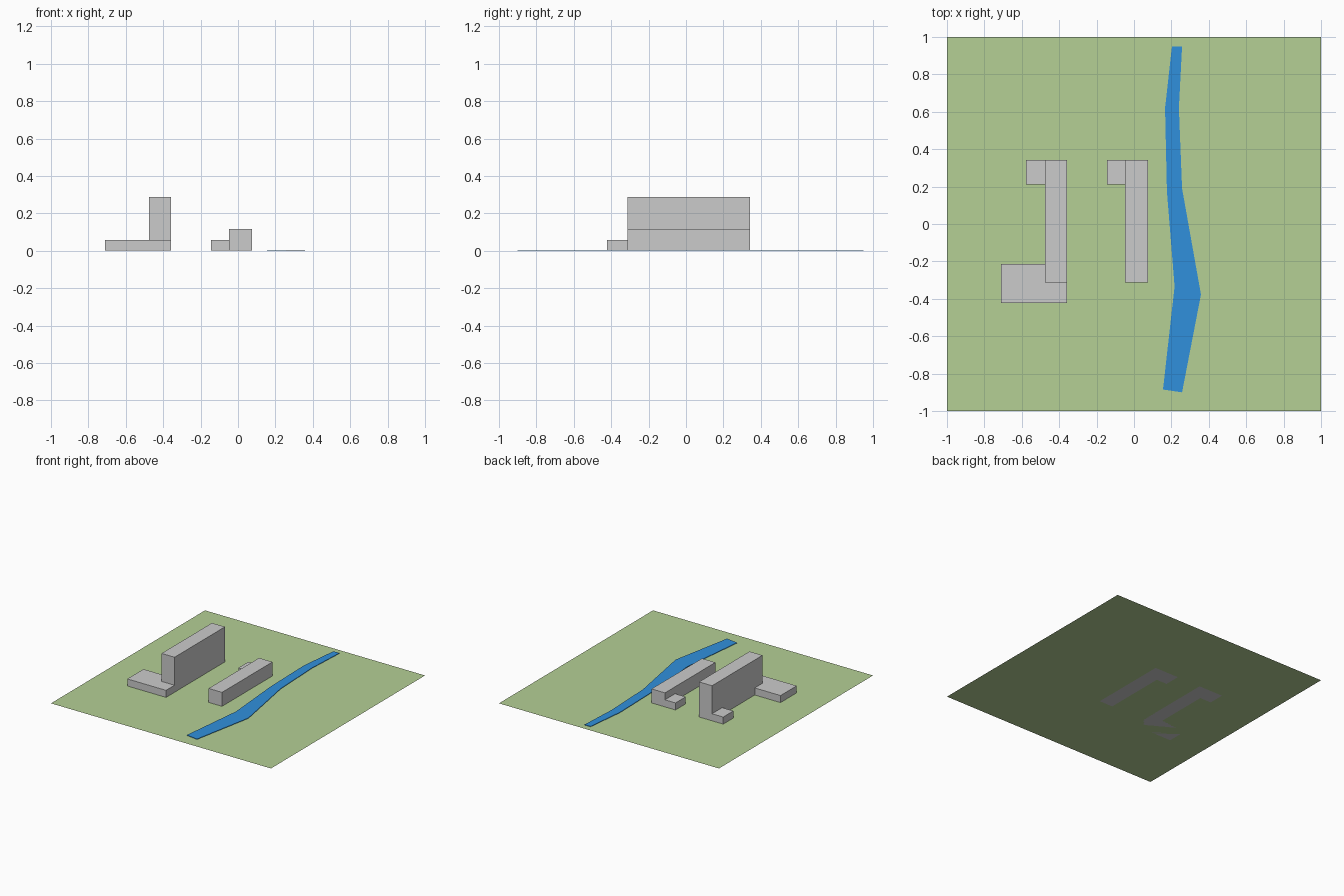
import bpy, bmesh

if "Cube" in bpy.data.objects:
    bpy.data.objects.remove(bpy.data.objects["Cube"])


def material(name, color):
    m = bpy.data.materials.new(name)
    m.diffuse_color = color
    m.use_nodes = True
    m.node_tree.nodes["Principled BSDF"].inputs["Base Color"].default_value = m.diffuse_color
    return m


def add_object(name, bm, mat=None):
    mesh = bpy.data.meshes.new(name)
    bm.to_mesh(mesh)
    bm.free()
    obj = bpy.data.objects.new(name, mesh)
    bpy.context.collection.objects.link(obj)
    if mat:
        mesh.materials.append(mat)
    return obj


def slab(name, outline, z0, z1, mat=None):
    """Flat outline (counter-clockwise) extruded from z0 up to z1."""
    bm = bmesh.new()
    base = bm.faces.new([bm.verts.new((x, y, z0)) for x, y in outline])
    if z1 > z0:
        ext = bmesh.ops.extrude_face_region(bm, geom=[base], use_keep_orig=True)
        top = [v for v in ext["geom"] if isinstance(v, bmesh.types.BMVert)]
        bmesh.ops.translate(bm, verts=top, vec=(0, 0, z1 - z0))
        bmesh.ops.recalc_face_normals(bm, faces=bm.faces)
    return add_object(name, bm, mat)


def rect(x0, x1, y0, y1):
    return [(x0, y0), (x1, y0), (x1, y1), (x0, y1)]


grass = material("grass", (0.46, 0.63, 0.30, 1))
water = material("water", (0.03, 0.28, 0.72, 1))

# Ground sheet
slab("ground", rect(-1, 1, -1, 1), 0, 0, grass)

# Two long blocks, each with a low annex at the back left
Y0, Y1, LOW = -0.313, 0.342, 0.058
for side, x_annex, x0, x1, height in (
    ("left", -0.578, -0.476, -0.358, 0.288),
    ("right", -0.144, -0.048, 0.074, 0.115),
):
    slab(side + "_block", rect(x0, x1, Y0, Y1), 0, height)
    slab(side + "_annex", rect(x_annex, x0, 0.21, Y1), 0, LOW)

# Low wing wrapping the front of the left block
slab("front_wing", [(-0.71, -0.423), (-0.358, -0.423), (-0.358, Y0),
                    (-0.476, Y0), (-0.476, -0.213), (-0.71, -0.213)], 0, LOW)

# River strip: left bank going south, right bank going north
left_bank = [(0.203, 0.95), (0.166, 0.62), (0.176, 0.174), (0.217, -0.334), (0.155, -0.885)]
right_bank = [(0.257, -0.90), (0.358, -0.377), (0.257, 0.19), (0.24, 0.62), (0.257, 0.95)]
slab("river", left_bank + right_bank, 0.001, 0.005, water)
